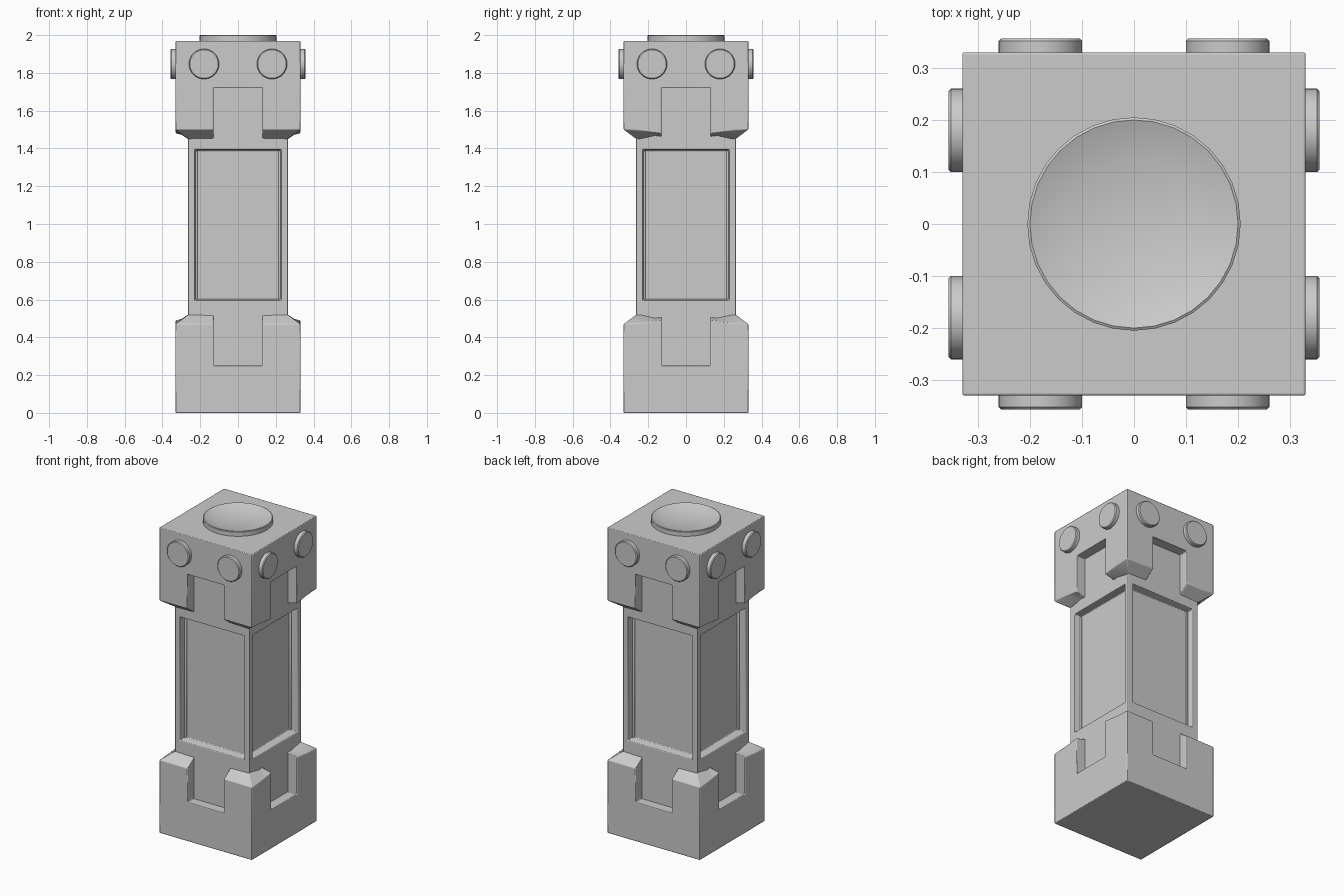
import bpy, bmesh, math
from mathutils import Matrix

if "Cube" in bpy.data.objects:
    bpy.data.objects.remove(bpy.data.objects["Cube"])

GREY = (0.6, 0.6, 0.6, 1)
stone = bpy.data.materials.new("plain grey")
stone.use_nodes = True
stone.diffuse_color = GREY
stone.node_tree.nodes["Principled BSDF"].inputs["Base Color"].default_value = GREY

SHAFT = 0.265    # half width of the shaft
TOP = 1.97       # top of the upper collar


def finish(name, bm, bevel=0.004):
    bmesh.ops.recalc_face_normals(bm, faces=bm.faces)
    mesh = bpy.data.meshes.new(name)
    bm.to_mesh(mesh)
    bm.free()
    mesh.materials.append(stone)
    obj = bpy.data.objects.new(name, mesh)
    bpy.context.collection.objects.link(obj)
    if bevel:
        mod = obj.modifiers.new("soft edges", 'BEVEL')
        mod.width = bevel
        mod.segments = 2
        mod.limit_method = 'ANGLE'
        mod.angle_limit = math.radians(35)
    bpy.ops.object.select_all(action='DESELECT')
    obj.select_set(True)
    bpy.context.view_layer.objects.active = obj
    bpy.ops.object.shade_smooth_by_angle(angle=math.radians(30))
    return obj


def lathe(name, profile, steps, matrix=Matrix()):
    """Turn a (radius, height) profile around z, then place it."""
    bm = bmesh.new()
    verts = [bm.verts.new((r, 0, z)) for r, z in profile]
    edges = [bm.edges.new(pair) for pair in zip(verts, verts[1:])]
    bmesh.ops.spin(bm, geom=verts + edges, axis=(0, 0, 1), cent=(0, 0, 0),
                   angle=math.tau, steps=steps)
    bmesh.ops.remove_doubles(bm, verts=bm.verts, dist=0.0005)
    bm.transform(matrix)
    return finish(name, bm, 0)


# Shaft with a sunken panel on each side
bm = bmesh.new()
bmesh.ops.create_cube(bm, size=1, matrix=Matrix.Translation((0, 0, 0.99))
                      @ Matrix.Diagonal((2 * SHAFT, 2 * SHAFT, 1.64, 1)))
for z in (0.56, 1.43):
    bmesh.ops.bisect_plane(bm, geom=bm.verts[:] + bm.edges[:] + bm.faces[:],
                           plane_co=(0, 0, z), plane_no=(0, 0, 1))
panels = [f for f in bm.faces if abs(f.normal.z) < 0.5
          and 0.56 < f.calc_center_median().z < 1.43]
bmesh.ops.inset_individual(bm, faces=panels, thickness=0.05)
bmesh.ops.inset_individual(bm, faces=panels, thickness=0.01, depth=-0.05)
finish("shaft", bm)

# Collar: a slab whose four corners rise into sloping clasps
LINES = (0.13, 0.25, 0.33)
HEIGHTS = ((0.53, 0.527, 0.47), (0.51, 0.53, 0.47), (0.49, 0.475, 0.47))
SLAB = 0.25


def collar(name):
    bm = bmesh.new()
    coords = [-c for c in reversed(LINES)] + list(LINES)
    grid = [[bm.verts.new((x, y, SLAB)) for y in coords] for x in coords]
    cells = {}
    for i in range(5):
        for j in range(5):
            cells[i, j] = bm.faces.new((grid[i][j], grid[i + 1][j],
                                        grid[i + 1][j + 1], grid[i][j + 1]))
    rim = [e for e in bm.edges if e.is_boundary]
    skirt = bmesh.ops.extrude_edge_only(bm, edges=rim)["geom"]
    for v in skirt:
        if isinstance(v, bmesh.types.BMVert):
            v.co.z = 0
    bmesh.ops.contextual_create(
        bm, geom=[e for e in skirt if isinstance(e, bmesh.types.BMEdge)
                  and e.is_boundary])
    raised = [f for (i, j), f in cells.items() if i != 2 and j != 2]
    geom = bmesh.ops.extrude_face_region(bm, geom=raised)["geom"]
    bmesh.ops.delete(bm, geom=[f for f in raised if f.is_valid], context='FACES')
    ring = lambda c: min(range(3), key=lambda k: abs(abs(c) - LINES[k]))
    tops = [f for f in geom if isinstance(f, bmesh.types.BMFace)]
    for v in {v for f in tops for v in f.verts}:
        v.co.z = HEIGHTS[ring(v.co.x)][ring(v.co.y)]
    # Ridge from the outer corner to the shaft
    for f in tops:
        by_reach = sorted(f.verts, key=lambda v: abs(v.co.x) + abs(v.co.y))
        bmesh.ops.connect_verts(bm, verts=[by_reach[0], by_reach[-1]])
    return finish(name, bm)


collar("lower_collar")
upper = collar("upper_collar")
upper.rotation_euler.x = math.pi
upper.location.z = TOP

# Two round studs on every side of the upper collar
STUD = ((0, 0.357), (0.075, 0.357), (0.08, 0.352), (0.08, 0.32), (0, 0.32))
for k, side in enumerate(("front", "left", "back", "right")):
    for n, x in enumerate((-0.18, 0.18)):
        place = (Matrix.Rotation(k * math.pi / 2, 4, 'Z')
                 @ Matrix.Translation((x, 0, 1.847))
                 @ Matrix.Rotation(math.pi / 2, 4, 'X'))
        lathe(f"{side}_stud_{n + 1}", STUD, 32, place)

# Dished disc on top
lathe("top_dish", ((0, 1.972), (0.125, 1.972), (0.2, 2.0), (0.205, 1.997),
                   (0.205, 1.95), (0, 1.95)), 32)
